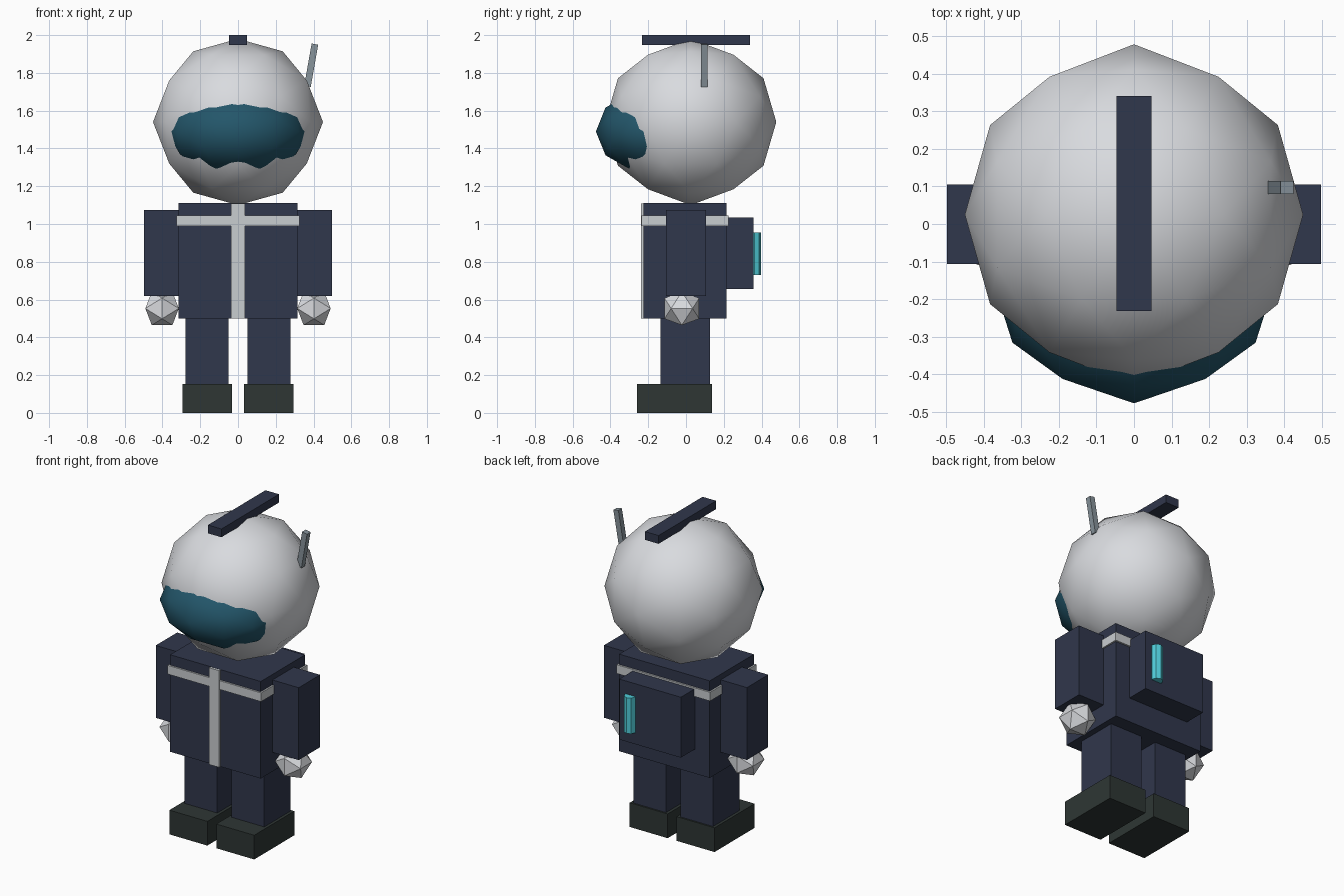
import bpy
import bmesh
from math import radians
from mathutils import Matrix, Vector

cube = bpy.data.objects.get("Cube")
if cube:
    bpy.data.objects.remove(cube, do_unlink=True)


def material(name, hex_code):
    """Flat material from an sRGB hex code, stored as linear values."""
    srgb = [int(hex_code[i:i + 2], 16) / 255 for i in (0, 2, 4)]
    colour = [c / 12.92 if c <= 0.04045 else ((c + 0.055) / 1.055) ** 2.4 for c in srgb] + [1]
    mat = bpy.data.materials.new(name)
    mat.use_nodes = True
    mat.diffuse_color = colour
    mat.node_tree.nodes["Principled BSDF"].inputs["Base Color"].default_value = colour
    return mat


navy = material("navy cloth", "30374C")
shell = material("pale shell", "D9DBDF")
trim = material("light grey trim", "C9CDD0")
glass = material("teal visor glass", "23566A")
rubber = material("dark boot rubber", "2E3634")
metal = material("antenna metal", "87939B")
glow = material("cyan light", "50CDDA")


def finish(bm, name, mat, smooth=False):
    mesh = bpy.data.meshes.new(name)
    for face in bm.faces:
        face.smooth = smooth
    bm.to_mesh(mesh)
    bm.free()
    mesh.materials.append(mat)
    obj = bpy.data.objects.new(name, mesh)
    bpy.context.collection.objects.link(obj)
    return obj


def box(name, mat, x, y, z, tilt=0):
    """Box from its (min, max) extents, tilted about y through its centre."""
    bm = bmesh.new()
    size = Vector((x[1] - x[0], y[1] - y[0], z[1] - z[0]))
    centre = Vector((sum(x), sum(y), sum(z))) / 2
    place = Matrix.Translation(centre) @ Matrix.Rotation(tilt, 4, 'Y')
    bmesh.ops.create_cube(bm, size=1, matrix=place @ Matrix.Diagonal((*size, 1)))
    return finish(bm, name, mat)


def ball(name, mat, centre, radii, detail, smooth):
    """Icosphere turned so that its edges face along the axes, then stretched."""
    bm = bmesh.new()
    bmesh.ops.create_icosphere(bm, subdivisions=detail, radius=1)
    turn = Matrix.Rotation(radians(-31.717), 4, 'Y')
    bm.transform(Matrix.Translation(centre) @ Matrix.Diagonal((*radii, 1)) @ turn)
    return finish(bm, name, mat, smooth)


# Head, visor, crest and antenna
ball("head", shell, (0, 0.025, 1.54), (0.45, 0.453, 0.44), 2, True)
ball("visor", glass, (0, -0.137, 1.49), (0.38, 0.34, 0.24), 2, True)
box("crest", navy, (-0.047, 0.047), (-0.232, 0.34), (1.948, 2.0))
box("antenna", metal, (0.37, 0.405), (0.08, 0.115), (1.727, 1.954), radians(10))

# Torso with chest band and front strip
box("torso", navy, (-0.315, 0.315), (-0.224, 0.214), (0.5, 1.11))
box("chest_band", trim, (-0.325, 0.325), (-0.235, 0.225), (0.99, 1.045))
box("front_strip", trim, (-0.036, 0.036), (-0.239, -0.2), (0.501, 1.109))

# Limbs, mirrored across the body
for side, sign in (("left", 1), ("right", -1)):
    def span(a, b):
        return tuple(sorted((sign * a, sign * b)))
    box(side + "_arm", navy, span(0.315, 0.497), (-0.107, 0.105), (0.62, 1.075))
    ball(side + "_hand", shell, (sign * 0.402, -0.022, 0.553), (0.104, 0.108, 0.104), 1, False)
    box(side + "_leg", navy, span(0.05, 0.277), (-0.135, 0.128), (0.14, 0.505))
    box(side + "_boot", rubber, span(0.031, 0.295), (-0.26, 0.138), (0, 0.152))

# Backpack with its light tube
box("backpack", navy, (-0.214, 0.214), (0.2, 0.357), (0.655, 1.035))
bm = bmesh.new()
bmesh.ops.create_cone(bm, cap_ends=True, segments=8, radius1=0.036, radius2=0.036, depth=0.225,
                      matrix=Matrix.Translation((0.135, 0.362, 0.842)))
finish(bm, "light_tube", glow)
